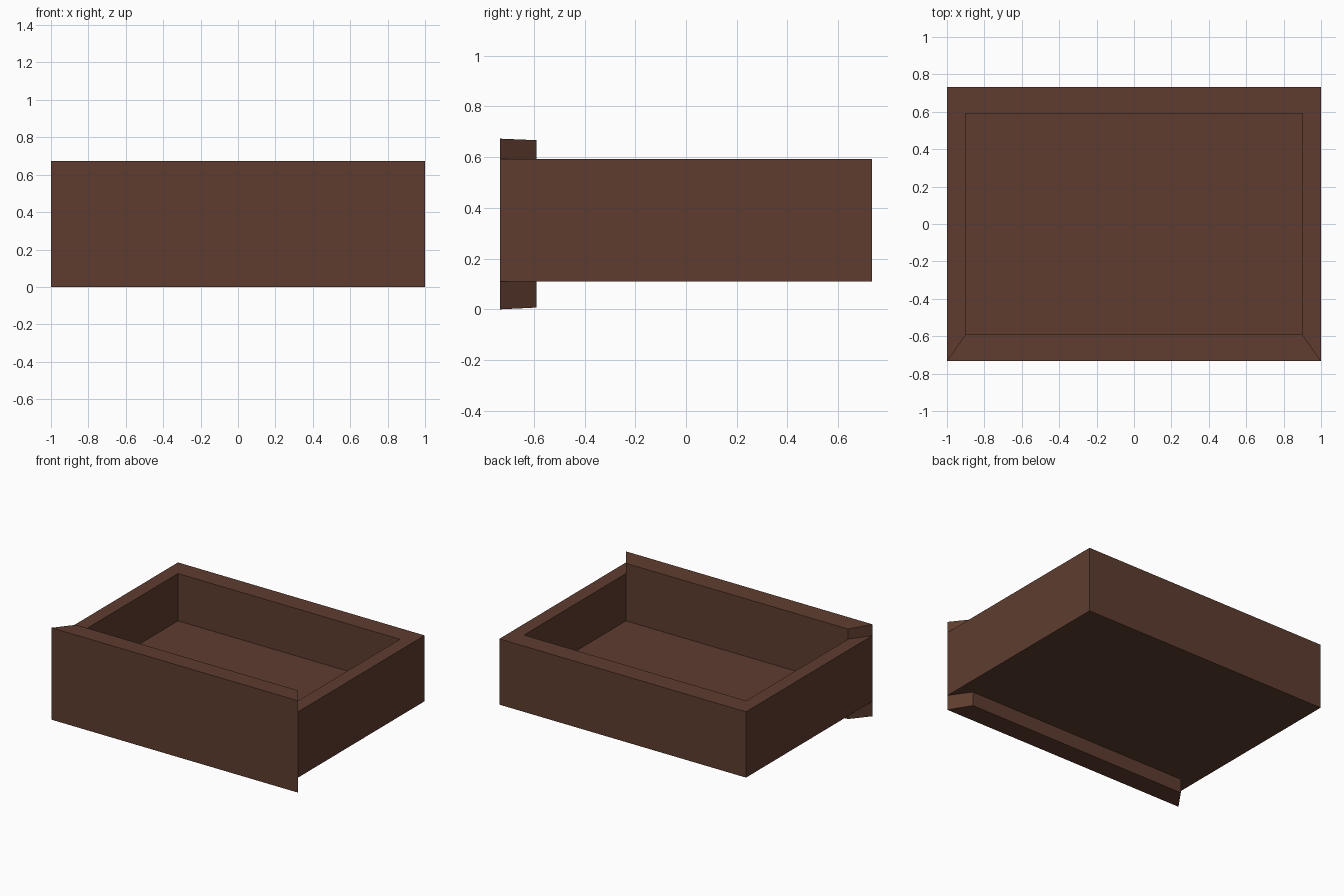
import bpy, bmesh

if "Cube" in bpy.data.objects:
    bpy.data.objects.remove(bpy.data.objects["Cube"])

HX, HY = 1.0, 0.733          # outer half sizes
IX, IY = 0.9, 0.59           # inner half sizes
Z0, Z1, FLOOR = 0.11, 0.592, 0.245

wood = bpy.data.materials.new("dark_brown_wood")
wood.diffuse_color = (0.112, 0.046, 0.028, 1)
wood.use_nodes = True
wood.node_tree.nodes["Principled BSDF"].inputs["Base Color"].default_value = wood.diffuse_color

# Drawer body: a plain box
bm = bmesh.new()
bmesh.ops.create_cube(bm, size=2)
for v in bm.verts:
    v.co = (v.co.x * HX, v.co.y * HY, Z1 if v.co.z > 0 else Z0)


def rim_with_lip(sign, front_z, back_z):
    """Inset the top or bottom into a mitred rim and raise its front strip."""
    bm.normal_update()
    cap = next(f for f in bm.faces if f.normal.z * sign > 0.9)
    rim = bmesh.ops.inset_region(bm, faces=[cap], thickness=0.1)["faces"]
    for v in cap.verts:
        v.co.x = IX if v.co.x > 0 else -IX
        v.co.y = IY if v.co.y > 0 else -IY
    front = min(rim, key=lambda f: f.calc_center_median().y)
    return cap, front, front_z, back_z


def raise_lip(front, front_z, back_z):
    lip = bmesh.ops.extrude_discrete_faces(bm, faces=[front])["faces"][0]
    for v in lip.verts:
        v.co.z = front_z if v.co.y < -0.66 else back_z


top = rim_with_lip(1, 0.673, 0.667)
bottom = rim_with_lip(-1, 0.0, 0.007)

# Hollow the inside, then raise the front panel lips above and below
well = bmesh.ops.extrude_discrete_faces(bm, faces=[top[0]])["faces"][0]
for v in well.verts:
    v.co.z = FLOOR
raise_lip(*top[1:])
raise_lip(*bottom[1:])

bmesh.ops.remove_doubles(bm, verts=bm.verts, dist=1e-5)
bmesh.ops.recalc_face_normals(bm, faces=bm.faces)
mesh = bpy.data.meshes.new("drawer")
bm.to_mesh(mesh)
bm.free()
mesh.materials.append(wood)
drawer = bpy.data.objects.new("drawer", mesh)
bpy.context.collection.objects.link(drawer)
